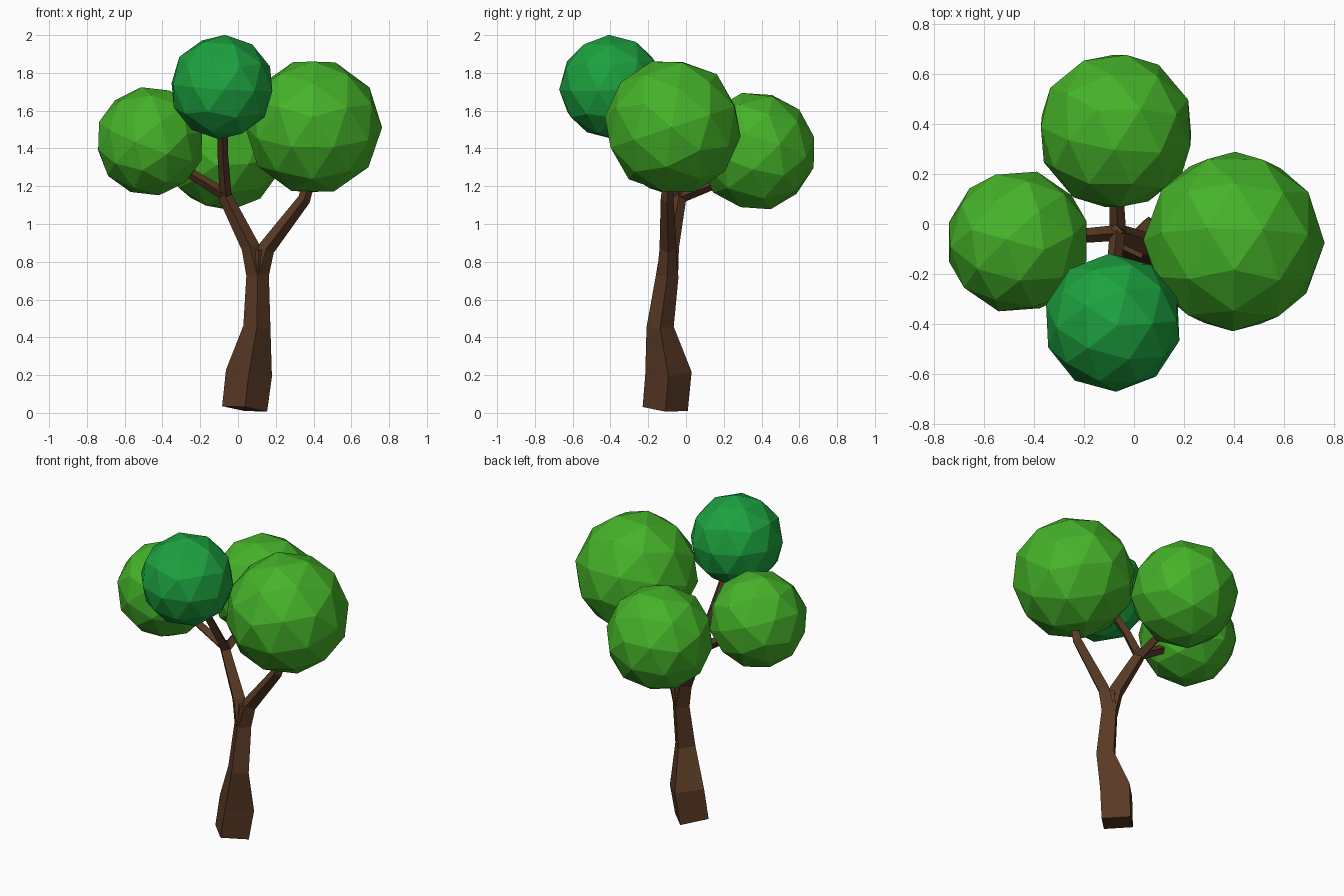
import bpy, bmesh
from math import cos, sin, pi
from mathutils import Vector

if "Cube" in bpy.data.objects:
    bpy.data.objects.remove(bpy.data.objects["Cube"])


def material(name, color):
    m = bpy.data.materials.new(name)
    m.diffuse_color = (*color, 1)
    m.use_nodes = True
    m.node_tree.nodes["Principled BSDF"].inputs["Base Color"].default_value = m.diffuse_color
    return m


bark = material("bark", (0.10, 0.042, 0.018))
leaf = material("leaf_green", (0.06, 0.45, 0.022))
dark_leaf = material("leaf_dark_green", (0.012, 0.36, 0.05))


def limb(name, nodes):
    """Four-sided tapered limb through nodes (x, y, z, half diagonal)."""
    pts = [Vector(n[:3]) for n in nodes]
    span = (pts[-1] - pts[0]).normalized()
    ref = Vector((0, 1, 0)) if abs(span.y) < 0.7 else Vector((1, 0, 0))
    bm = bmesh.new()
    rings = []
    for i, p in enumerate(pts):
        t = (pts[min(i + 1, len(pts) - 1)] - pts[max(i - 1, 0)]).normalized()
        u = ref.cross(t).normalized()
        v = t.cross(u)
        rings.append([bm.verts.new(p + nodes[i][3] * (u * cos(k * pi / 2) + v * sin(k * pi / 2)))
                      for k in range(4)])
    for a, b in zip(rings, rings[1:]):
        for k in range(4):
            bm.faces.new((a[k], a[(k + 1) % 4], b[(k + 1) % 4], b[k]))
    bm.faces.new(rings[0][::-1])
    bm.faces.new(rings[-1])
    bmesh.ops.recalc_face_normals(bm, faces=bm.faces)
    me = bpy.data.meshes.new(name)
    bm.to_mesh(me)
    bm.free()
    me.materials.append(bark)
    bpy.context.collection.objects.link(bpy.data.objects.new(name, me))


def foliage(name, center, radius, rot, mat):
    bpy.ops.mesh.primitive_ico_sphere_add(subdivisions=2, radius=radius, location=center, rotation=rot)
    ob = bpy.context.object
    ob.name = name
    ob.data.materials.append(mat)


# Trunk with flared, leaning base
limb("trunk", [(0.035, -0.11, 0.021, 0.12), (0.058, -0.093, 0.21, 0.123),
               (0.10, -0.137, 0.455, 0.072), (0.104, -0.10, 0.72, 0.06),
               (0.11, -0.092, 0.86, 0.045)])

# Main fork
limb("left_main_branch", [(0.104, -0.10, 0.72, 0.058), (0.065, -0.085, 0.88, 0.048),
                          (-0.065, -0.035, 1.14, 0.037), (-0.075, -0.03, 1.19, 0.03)])
limb("right_main_branch", [(0.106, -0.10, 0.72, 0.055), (0.15, -0.095, 0.87, 0.045),
                           (0.35, -0.10, 1.13, 0.034), (0.385, -0.09, 1.25, 0.03),
                           (0.40, -0.07, 1.50, 0.025)])

# Twigs reaching into the crowns
limb("left_twig", [(-0.06, -0.035, 1.15, 0.032), (-0.24, -0.05, 1.26, 0.028), (-0.46, -0.07, 1.44, 0.025)])
limb("front_twig", [(-0.065, -0.03, 1.14, 0.032), (-0.08, -0.16, 1.36, 0.028), (-0.085, -0.39, 1.70, 0.025)])
limb("back_twig", [(-0.065, -0.04, 1.14, 0.034), (-0.07, 0.12, 1.20, 0.028), (-0.07, 0.36, 1.38, 0.025)])

# Faceted crowns
foliage("left_crown", (-0.465, -0.07, 1.438), 0.29, (0.25, 0.3, 0.4), leaf)
foliage("right_crown", (0.40, -0.07, 1.515), 0.363, (0.2, -0.25, 0.9), leaf)
foliage("back_crown", (-0.072, 0.372, 1.386), 0.317, (-0.3, 0.2, 1.3), leaf)
foliage("front_crown", (-0.085, -0.395, 1.725), 0.277, (0.05, 0.06, 0.05), dark_leaf)
